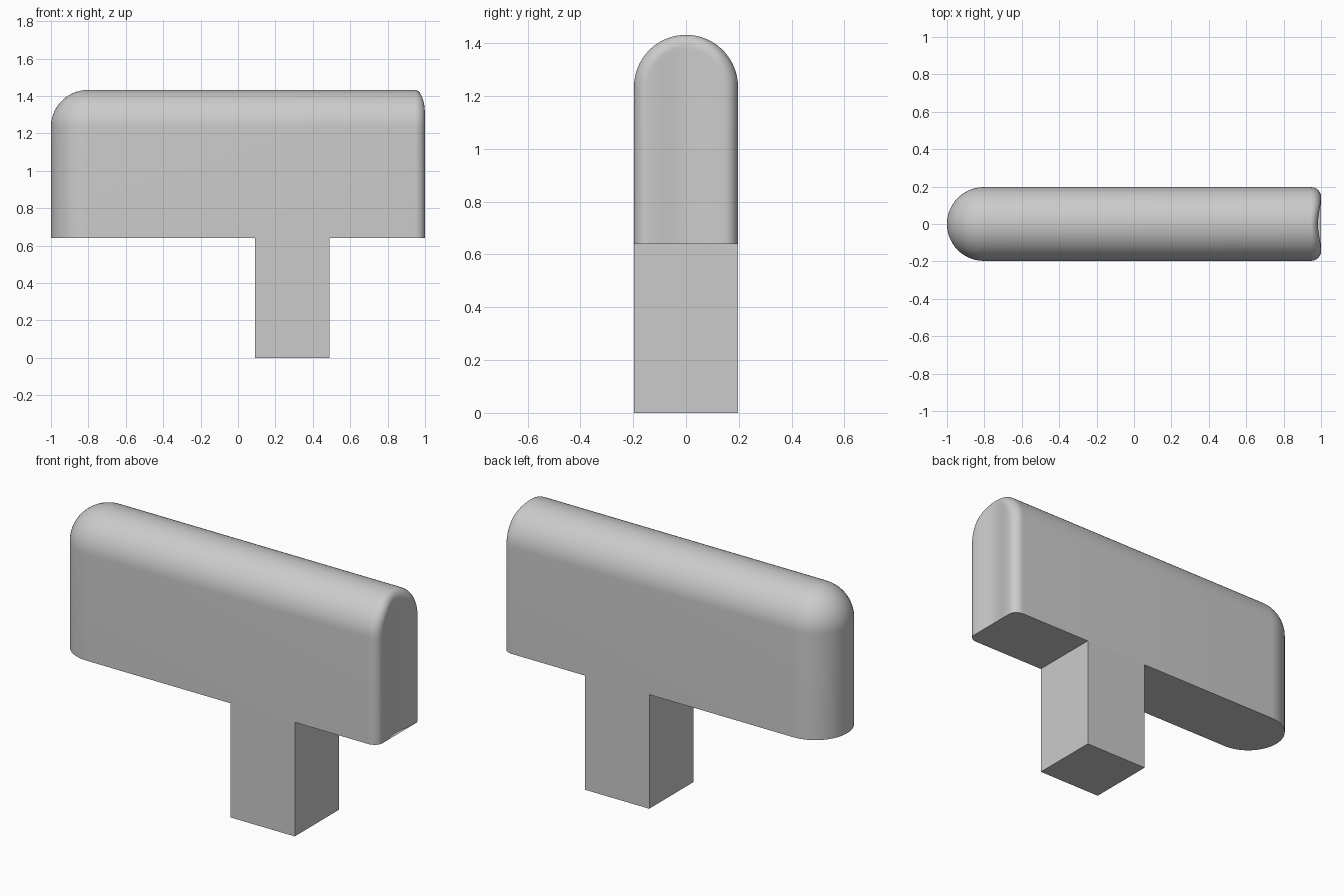
import bpy
import bmesh
from math import pi, sin, cos, radians

if "Cube" in bpy.data.objects:
    bpy.data.objects.remove(bpy.data.objects["Cube"], do_unlink=True)

R = 0.197          # half thickness, also the rounding radius
BASE = 0.64        # underside of the head
SHOULDER = 1.235   # height where the rounded top begins
LIP = 0.05         # fillet on the hollow end
ARC = 32

grey = bpy.data.materials.new("light grey")
grey.use_nodes = True
grey.diffuse_color = (0.6, 0.6, 0.6, 1)
grey.node_tree.nodes["Principled BSDF"].inputs["Base Color"].default_value = (0.6, 0.6, 0.6, 1)


def finish(name, bm):
    bmesh.ops.remove_doubles(bm, verts=bm.verts, dist=1e-5)
    bmesh.ops.recalc_face_normals(bm, faces=bm.faces)
    mesh = bpy.data.meshes.new(name)
    bm.to_mesh(mesh)
    bm.free()
    mesh.materials.append(grey)
    obj = bpy.data.objects.new(name, mesh)
    bpy.context.collection.objects.link(obj)
    return obj


def hollow(y):
    """Shallow dish across the width of the left end."""
    return 0.983 + 0.0085 * (1 - cos(pi * min(abs(y) / 0.147, 1)))


def arch(bm, r, x_at):
    """Arched section of half width r, with x given as a function of y."""
    pts = [(-r, BASE)]
    pts += [(-r * cos(pi * i / ARC), SHOULDER + r * sin(pi * i / ARC)) for i in range(ARC + 1)]
    pts.append((r, BASE))
    return [bm.verts.new((x_at(y), y, z)) for y, z in pts]


# Head: arched sections from the round end to the hollow end
bm = bmesh.new()
rings = []
for i in range(17):
    t = pi / 2 * i / 16
    rings.append(arch(bm, R * sin(t), lambda y: -1 + R - R * cos(t)))
for i in range(11):
    t = pi / 2 * i / 10
    x0 = 1 - LIP - 0.005
    rings.append(arch(bm, R - LIP + LIP * cos(t), lambda y: x0 + (hollow(y) - x0) * sin(t)))
for i in range(1, 13):
    rings.append(arch(bm, (R - LIP) * (1 - i / 12), hollow))
for a, b in zip(rings, rings[1:]):
    for j in range(len(a)):
        k = (j + 1) % len(a)
        bm.faces.new((a[j], a[k], b[k], b[j]))
bmesh.ops.dissolve_degenerate(bm, dist=1e-5, edges=bm.edges)
head = finish("head", bm)
bpy.context.view_layer.objects.active = head
head.select_set(True)
bpy.ops.object.shade_smooth_by_angle(angle=radians(40))

# Stem: square post under the head
bm = bmesh.new()
bmesh.ops.create_cube(bm, size=1)
bmesh.ops.scale(bm, vec=(0.4, 2 * R, BASE), verts=bm.verts)
bmesh.ops.translate(bm, vec=(0.29, 0, BASE / 2), verts=bm.verts)
finish("stem", bm)
